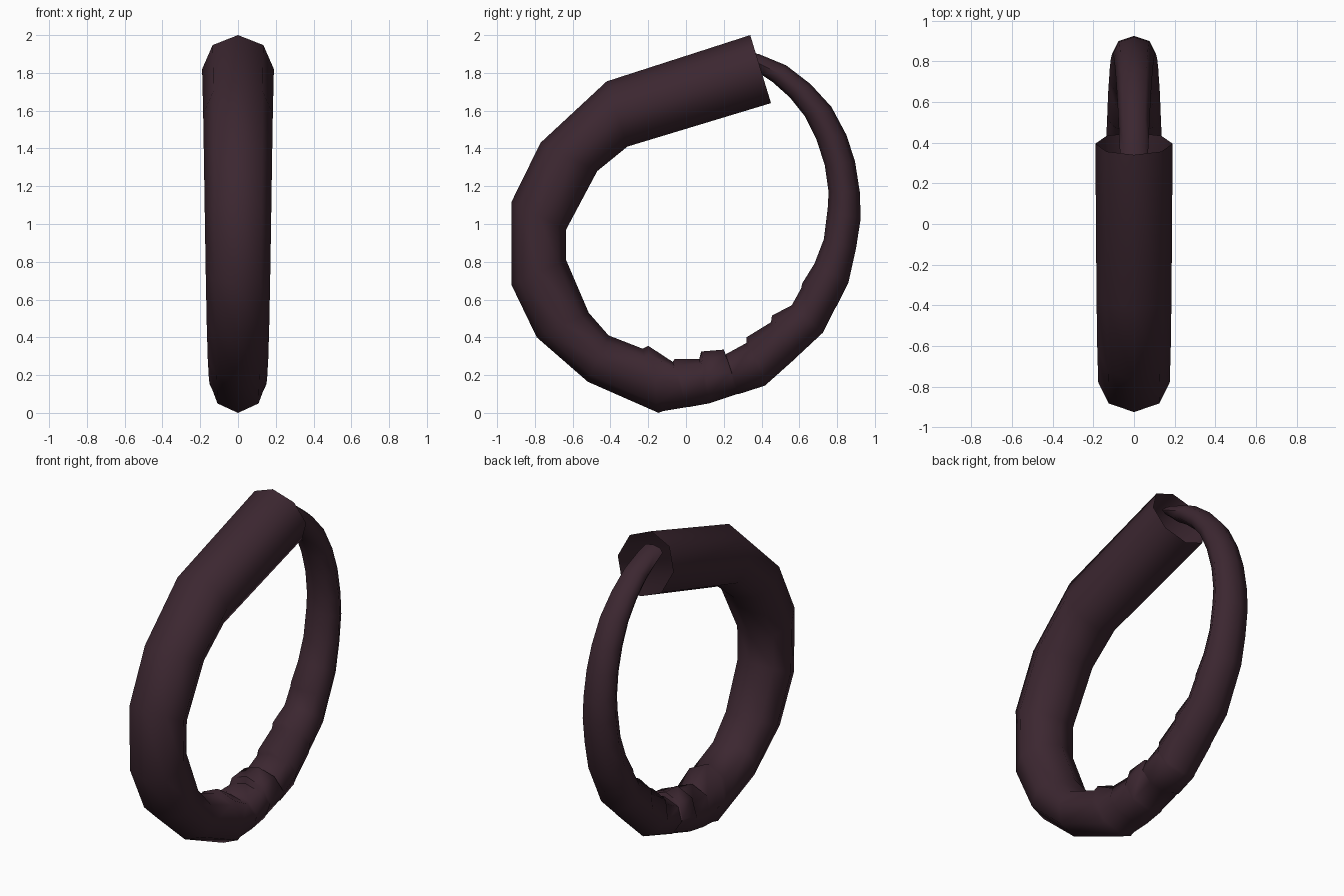
import bpy
import bmesh
import math
from mathutils import Vector

default_cube = bpy.data.objects.get("Cube")
if default_cube:
    bpy.data.objects.remove(default_cube, do_unlink=True)

SIDES = 8

# Each ring of the tube: outer edge (y, z) and inner edge (y, z)
mouth_section = [
    (.34, 2, .45, 1.64), (-.42, 1.755, -.31, 1.41),
    (-.77, 1.43, -.47, 1.28), (-.925, 1.115, -.635, .97),
    (-.925, .68, -.635, .81), (-.79, .4, -.515, .53),
    (-.52, .165, -.41, .41),
]
# Paired rings make the small overlapping folds on the inside of the bend
folded_section = [
    (-.145, 0, -.23, .34), (-.12, .01, -.2, .355),
    (0, .03, -.07, .27), (.01, .03, -.06, .285),
    (.12, .05, .07, .285), (.13, .053, .08, .325),
    (.27, .1, .2, .335), (.28, .1, .21, .31),
    (.42, .145, .32, .37), (.43, .155, .32, .4),
    (.57, .28, .45, .48), (.58, .29, .455, .515),
    (.725, .425, .56, .57), (.79, .555, .61, .66),
    (.8, .57, .615, .685), (.86, .69, .68, .79),
]
# Slender tail that curls back into the open mouth
tail_section = [
    (.9, .87, .73, .92), (.925, 1.03, .75, 1.08),
    (.92, 1.17, .755, 1.17), (.895, 1.33, .735, 1.31),
    (.85, 1.47, .69, 1.45), (.77, 1.62, .63, 1.57),
    (.66, 1.74, .55, 1.67), (.53, 1.84, .46, 1.75),
    (.385, 1.9, .385, 1.8), (.32, 1.91, .33, 1.85),
]


def make_material(name, color):
    material = bpy.data.materials.new(name)
    material.use_nodes = True
    material.diffuse_color = color
    shader = next(n for n in material.node_tree.nodes if n.type == "BSDF_PRINCIPLED")
    shader.inputs["Base Color"].default_value = color
    shader.inputs["Roughness"].default_value = 0.8
    return material


def half_width(distance):
    """Sideways radius, tapering faster toward the tail tip."""
    return max(.03, .19 - .0042 * distance - .0036 * distance ** 2)


def add_ring(mesh, outer, inner, width):
    """An elliptical ring with one corner on the outer edge."""
    center = (outer + inner) / 2
    radial = (outer - inner) / 2
    sideways = Vector((width, 0, 0))
    ring = []
    for side in range(SIDES):
        angle = math.tau * side / SIDES
        ring.append(mesh.verts.new(center + radial * math.cos(angle)
                                   + sideways * math.sin(angle)))
    return ring


def loft_tube(name, sections, material):
    """Skin consecutive rings, leave the mouth open and close the tip."""
    mesh = bmesh.new()
    previous_ring = None
    previous_center = None
    distance = 0
    for outer_y, outer_z, inner_y, inner_z in sections:
        outer = Vector((0, outer_y, outer_z))
        inner = Vector((0, inner_y, inner_z))
        center = (outer + inner) / 2
        if previous_center is not None:
            distance += (center - previous_center).length
        ring = add_ring(mesh, outer, inner, half_width(distance))
        if previous_ring:
            for side in range(SIDES):
                following = (side + 1) % SIDES
                mesh.faces.new((previous_ring[side], previous_ring[following],
                                ring[following], ring[side]))
        previous_ring, previous_center = ring, center
    mesh.faces.new(previous_ring)
    bmesh.ops.recalc_face_normals(mesh, faces=mesh.faces[:])

    data = bpy.data.meshes.new(name)
    mesh.to_mesh(data)
    mesh.free()
    data.materials.append(material)
    tube = bpy.data.objects.new(name, data)
    bpy.context.collection.objects.link(tube)
    return tube


dark_plum = make_material("dark plum", (.045, .02, .03, 1))
tube = loft_tube("curled_horn_tube", mouth_section + folded_section + tail_section, dark_plum)

# Smooth sides with crisp fold edges
bpy.ops.object.select_all(action="DESELECT")
tube.select_set(True)
bpy.context.view_layer.objects.active = tube
bpy.ops.object.shade_smooth_by_angle(angle=math.radians(60))
